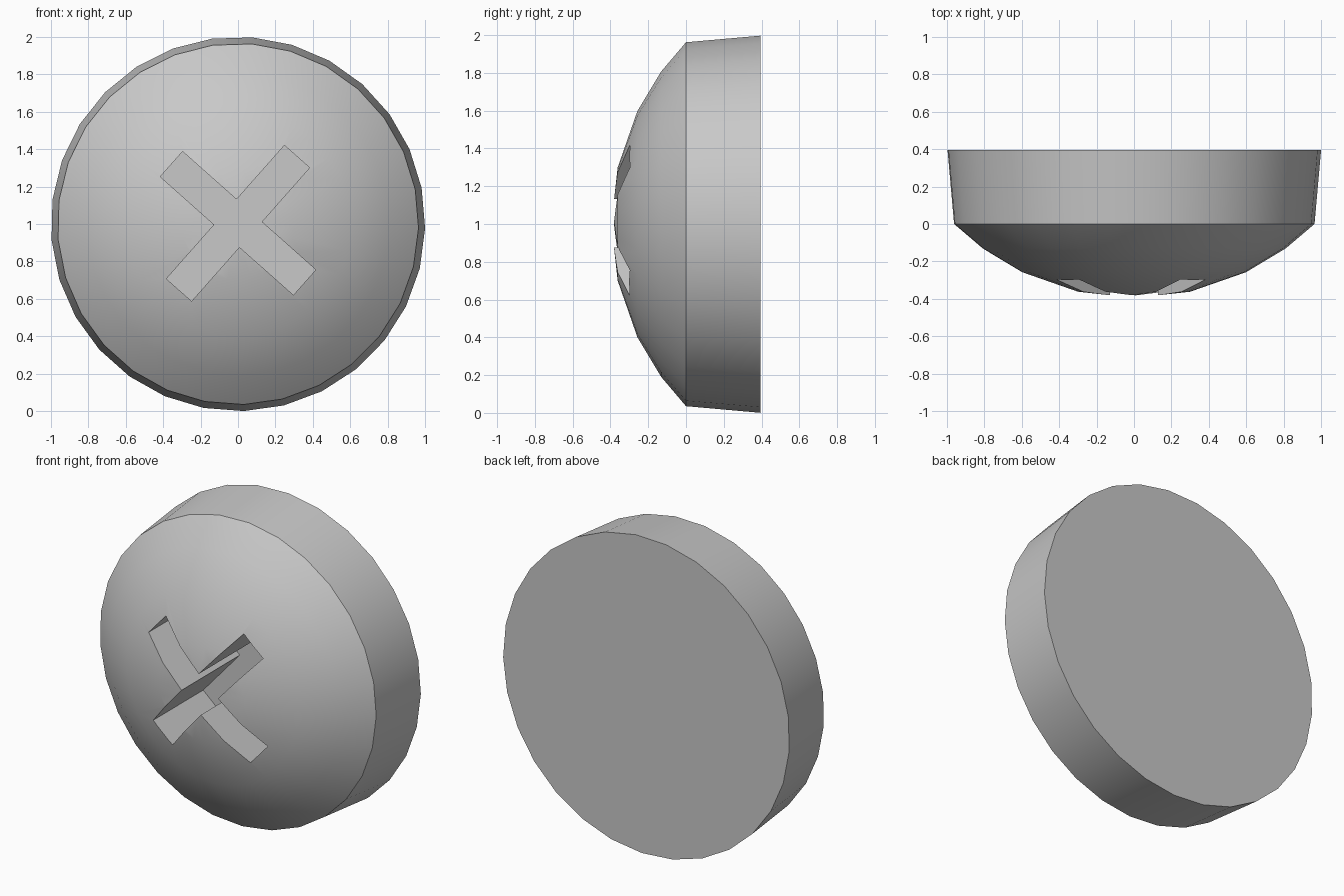
import bpy
import bmesh
import math
from mathutils import Matrix, Vector

cube = bpy.data.objects.get("Cube")
if cube:
    bpy.data.objects.remove(cube, do_unlink=True)

SIDES = 29
PHASE = math.radians(4.4)
CENTRE = Vector((0, 0, 1))

# Metal colour
metal = bpy.data.materials.new("grey_metal")
metal.use_nodes = True
grey = (0.58, 0.58, 0.58, 1)
metal.diffuse_color = grey
metal.node_tree.nodes["Principled BSDF"].inputs["Base Color"].default_value = grey


def add_object(name, bm):
    bmesh.ops.recalc_face_normals(bm, faces=bm.faces)
    mesh = bpy.data.meshes.new(name)
    bm.to_mesh(mesh)
    bm.free()
    mesh.materials.append(metal)
    obj = bpy.data.objects.new(name, mesh)
    bpy.context.collection.objects.link(obj)
    return obj


# Domed head: (radius, y) rings from the flat back to the front pole
def dome_y(r):
    radius = 1.376
    return radius - 0.395 - math.sqrt(radius ** 2 - r ** 2)


profile = [(1.0, 0.395), (0.965, 0.0)]
profile += [(r, dome_y(r)) for r in (0.81, 0.6, 0.3)]
bm = bmesh.new()
rings = []
for r, y in profile:
    angles = [PHASE + math.tau * i / SIDES for i in range(SIDES)]
    rings.append([bm.verts.new(CENTRE + Vector((r * math.sin(a), y, r * math.cos(a))))
                  for a in angles])
bm.faces.new(rings[0])
for lower, upper in zip(rings, rings[1:]):
    for i in range(SIDES):
        j = (i + 1) % SIDES
        bm.faces.new((lower[i], lower[j], upper[j], upper[i]))
pole = bm.verts.new(CENTRE + Vector((0, -0.395, 0)))
for i in range(SIDES):
    bm.faces.new((rings[-1][i], rings[-1][(i + 1) % SIDES], pole))
head = add_object("screw_head", bm)
bpy.context.view_layer.objects.active = head
head.select_set(True)

# Cross recess: two crossed bars cut into the dome with a flat floor
FLOOR, FRONT = 0.2, -0.6
for name, angle in (("slot_cutter_a", 41.6), ("slot_cutter_b", -48.5)):
    bm = bmesh.new()
    bmesh.ops.create_cube(bm, size=1)
    turn = Matrix.Rotation(math.radians(angle), 4, 'Y')
    place = Matrix.Translation((0, (FLOOR + FRONT) / 2, 1.004))
    size = Matrix.Diagonal((0.952, FLOOR - FRONT, 0.18, 1))
    bmesh.ops.transform(bm, matrix=place @ turn @ size, verts=bm.verts)
    cutter = add_object(name, bm)
    cutter.hide_render = True
    cut = head.modifiers.new(name, 'BOOLEAN')
    cut.operation = 'DIFFERENCE'
    cut.solver = 'EXACT'
    cut.object = cutter
    bpy.ops.object.modifier_apply(modifier=cut.name)
    bpy.data.objects.remove(cutter, do_unlink=True)

# Smooth dome and rim, crisp edges elsewhere
bpy.ops.object.shade_smooth_by_angle(angle=math.radians(30))
